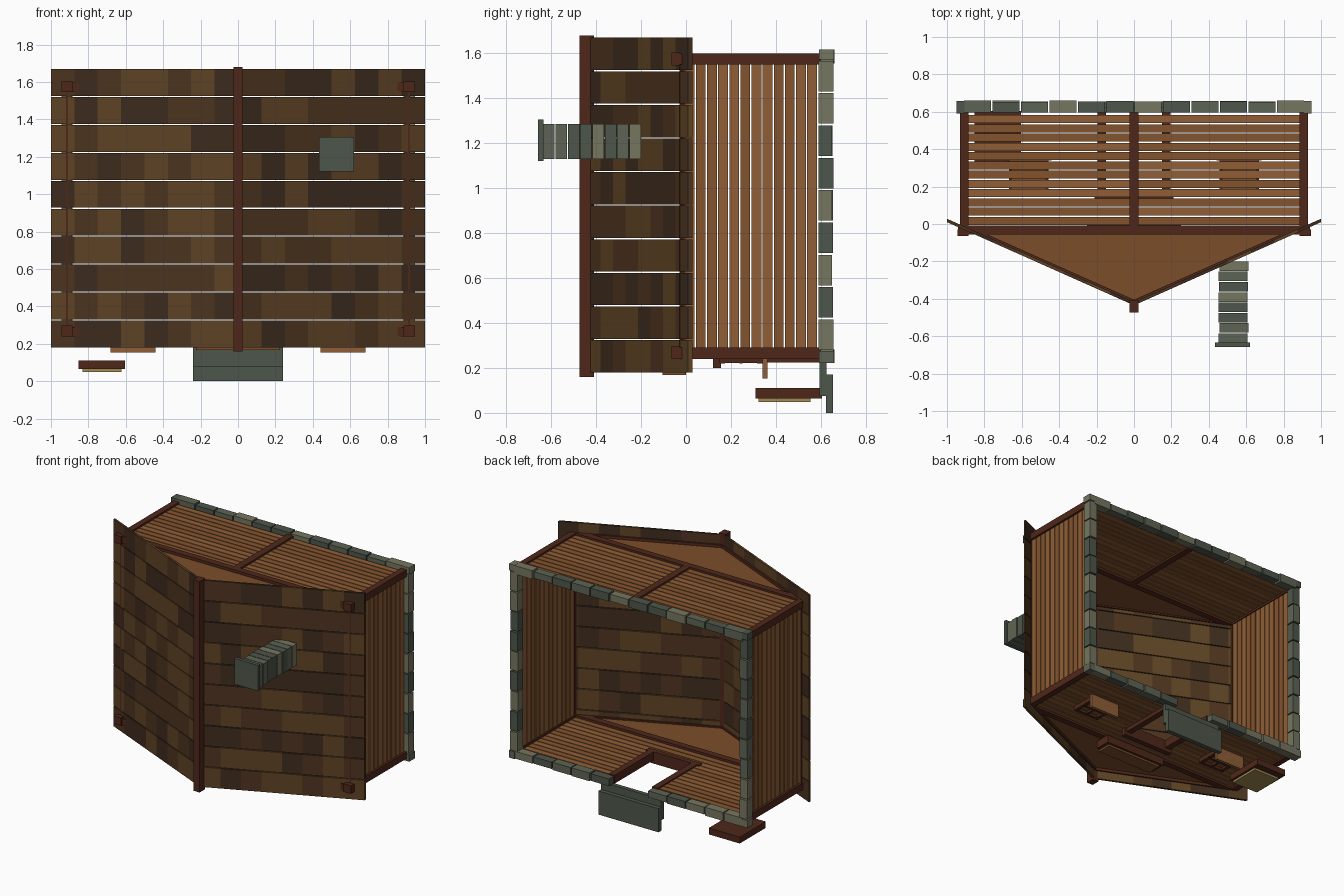
import bpy, bmesh, random

if "Cube" in bpy.data.objects:
    bpy.data.objects.remove(bpy.data.objects["Cube"])
random.seed(4)


def mat(name, r, g, b):
    m = bpy.data.materials.new(name)
    m.diffuse_color = [(c / 255) ** 2.2 for c in (r, g, b)] + [1]
    m.use_nodes = True
    m.node_tree.nodes["Principled BSDF"].inputs["Base Color"].default_value = m.diffuse_color
    return m


WOOD = [mat("plank_a", 142, 94, 57), mat("plank_b", 130, 84, 50)]
BEAM = [mat("beam", 80, 44, 32)]
ROOF = [mat("shingle_a", 78, 55, 36), mat("shingle_b", 94, 69, 41), mat("shingle_c", 64, 47, 35)]
STONE = [mat("stone_a", 94, 100, 85), mat("stone_b", 117, 117, 97), mat("stone_c", 79, 87, 76)]
STEP = [STONE[2]]
GABLE = [mat("gable", 122, 79, 46)]
PANEL = [mat("notice", 160, 138, 84)]


def rect(x0, x1, y0, y1):
    return [(x0, y0), (x1, y0), (x1, y1), (x0, y1)]


def box(x0, x1, y0, y1, z0, z1):
    return rect(x0, x1, y0, y1), z0, z1


def build(name, prisms, mats):
    """One object from xy profiles extruded along z, colours picked at random."""
    bm = bmesh.new()
    for pts, z0, z1 in prisms:
        mi = random.randrange(len(mats))
        lo = [bm.verts.new((x, y, z0)) for x, y in pts]
        hi = [bm.verts.new((x, y, z1)) for x, y in pts]
        n = len(pts)
        faces = [bm.faces.new(lo[::-1]), bm.faces.new(hi)]
        faces += [bm.faces.new((lo[i], lo[(i + 1) % n], hi[(i + 1) % n], hi[i])) for i in range(n)]
        for f in faces:
            f.material_index = mi
    bmesh.ops.recalc_face_normals(bm, faces=bm.faces)
    me = bpy.data.meshes.new(name)
    bm.to_mesh(me)
    bm.free()
    for m in mats:
        me.materials.append(m)
    ob = bpy.data.objects.new(name, me)
    bpy.context.collection.objects.link(ob)
    return ob


def roof_y(x):
    return -0.435 + 0.445 * abs(x)


def sloped(s, xa, xb, top, bottom):
    """Strip that follows the roof slope on side s."""
    return [(s * xa, roof_y(xa) + top), (s * xb, roof_y(xb) + top),
            (s * xb, roof_y(xb) + bottom), (s * xa, roof_y(xa) + bottom)]


Z0, Z1 = 0.24, 1.60          # outer faces of the two gable walls
rows = [(i * 0.0495 - 0.005, i * 0.0495 + 0.038) for i in range(12)]

# plank walls: two sides, the rear wall and the door wall with its opening
for s, side in ((-1, "left"), (1, "right")):
    xa, xb = sorted((s * 0.893, s * 0.915))
    build(side + "_wall", [box(xa, xb, a, b, 0.285, 1.555) for a, b in rows], WOOD)
build("rear_wall", [box(*x, a, b, 1.565, 1.587) for a, b in rows
                    for x in ((-0.89, -0.02), (0.02, 0.89))], WOOD)
front = []
for a, b in rows:
    if a < 0.13:
        front.append(box(-0.89, 0.89, a, b, 0.253, 0.275))
    else:
        front += [box(-0.89, -0.16, a, b, 0.253, 0.275), box(0.16, 0.89, a, b, 0.253, 0.275)]
build("door_wall", front, WOOD)

# timber frame: corner posts, middle post, plates and rafters
frame = [box(-0.025, 0.025, -0.01, 0.6, 1.55, Z1)]
for z0, z1 in ((Z0, 0.29), (1.55, Z1)):
    frame.append(box(-0.94, 0.94, -0.055, -0.008, z0, z1))
    frame += [box(-0.93, -0.885, -0.008, 0.6, z0, z1), box(0.885, 0.93, -0.008, 0.6, z0, z1)]
    for s in (-1, 1):
        frame.append((sloped(s, 0, 0.9, 0.014, 0.03), z0, z1))
frame += [box(x, x + 0.03, -0.03, -0.003, 0.29, 1.55) for x in (-0.92, 0.89)]
for s in (-1, 1):
    xa, xb = sorted((s * 0.885, s * 0.945))
    for z in (0.24, 1.545):
        frame.append(box(xa, xb, -0.065, -0.03, z, z + 0.058))
build("timber_frame", frame, BEAM)

# gable triangles
tri = [(-0.87, -0.045), (0, -0.42), (0.87, -0.045)]
build("gables", [(tri, 0.26, 0.28), (tri, 1.56, 1.58)], GABLE)

# roof shingle rows and ridge
roof = []
for r in range(10):
    z = 0.18 + r * 0.1495
    for s in (-1, 1):
        roof += [(sloped(s, k / 8, (k + 1) / 8, 0, 0.018), z, z + 0.144) for k in range(8)]
build("roof_shingles", roof, ROOF)
build("ridge_beam", [box(-0.025, 0.025, -0.473, -0.41, 0.16, 1.68)], BEAM)

# stone foundation ring with a gap at the doorway
stones = []
for z0, z1 in ((0.222, 0.283), (1.555, 1.618)):
    for i in range(12):
        x = -0.912 + i * 0.152
        if z0 > 1 or i not in (5, 6):
            j = random.uniform(0, 0.008)
            stones.append(box(x + 0.004, x + 0.148, 0.595, 0.66 - j, z0 + j, z1 - j))
for s in (-1, 1):
    xa, xb = sorted((s * 0.885, s * 0.945))
    for i in range(9):
        z = 0.276 + i * 0.1438
        j = random.uniform(0, 0.008)
        stones.append(box(xa, xb, 0.59, 0.657 - j, z + 0.004, z + 0.14))
    xa, xb = sorted((s * 0.905, s * 0.95))
    stones += [box(xa, xb, 0.592, 0.658, 0.222, 0.275), box(xa, xb, 0.592, 0.658, 1.572, 1.618)]
build("foundation_stones", stones, STONE)

# chimney courses and cap
chim = []
for i in range(8):
    j = random.uniform(0, 0.008)
    y = -0.2 - i * 0.055
    chim.append(box(0.45 + j, 0.605 + j, y - 0.051, y, 1.13, 1.285))
build("chimney", chim, STONE)
build("chimney_cap", [box(0.433, 0.62, -0.658, -0.633, 1.12, 1.305)], STEP)

# door steps
build("door_steps", [box(-0.24, 0.24, 0.622, 0.655, 0, 0.17),
                     box(-0.24, 0.24, 0.595, 0.625, 0.075, 0.225)], STEP)

# door surround
build("door_frame", [box(-0.195, -0.15, 0.15, 0.6, 0.225, 0.285),
                     box(0.15, 0.195, 0.15, 0.6, 0.225, 0.285),
                     box(-0.21, 0.21, 0.12, 0.155, 0.2, 0.285)], BEAM)

# windows with cross bars and sills
bars, panes, sills = [], [], []
for c in (-0.562, 0.562):
    for a, b in ((-0.105, -0.08), (-0.008, 0.008), (0.08, 0.105)):
        bars.append(box(c + a, c + b, 0.15, 0.34, 0.222, 0.255))
        bars.append(box(c - 0.105, c + 0.105, 0.245 + a * 0.9, 0.245 + b * 0.9, 0.22, 0.253))
    panes.append(box(c - 0.09, c + 0.09, 0.16, 0.33, 0.24, 0.256))
    sills.append(box(c - 0.12, c + 0.12, 0.34, 0.363, 0.153, 0.255))
build("window_bars", bars, BEAM)
build("window_panes", panes, GABLE)
build("window_sills", sills, [WOOD[0]])

# board above the door
build("door_board_frame", [box(-0.25, 0.25, -0.1, 0.017, 0.183, 0.24)], BEAM)
build("door_board_panel", [box(-0.225, 0.225, -0.105, 0.0, 0.168, 0.185)], GABLE)

# standing notice board
build("notice_board", [box(-0.852, -0.605, 0.31, 0.605, 0.064, 0.11)], BEAM)
build("notice_panel", [box(-0.832, -0.622, 0.322, 0.555, 0.048, 0.066)], PANEL)
